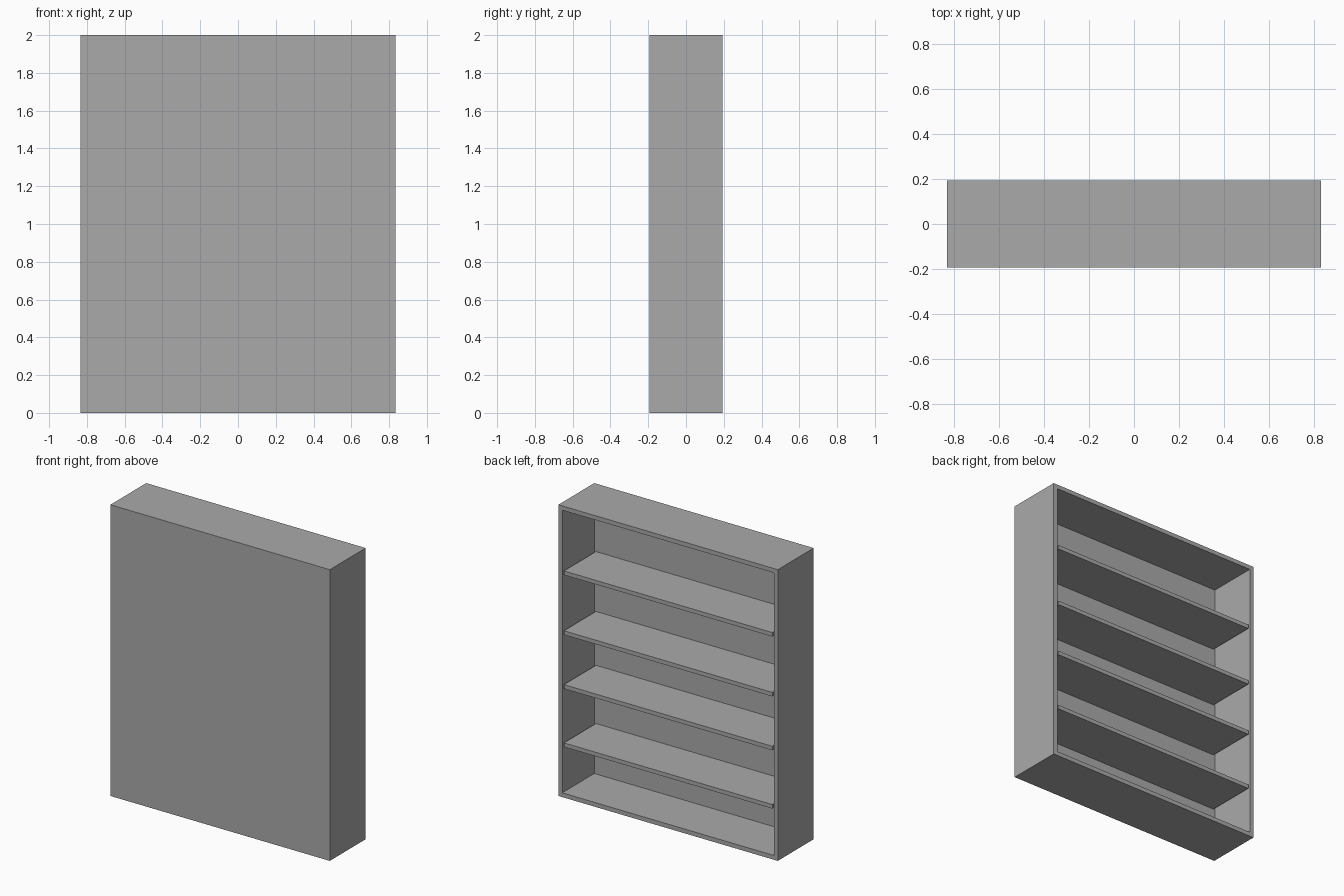
import bpy
import bmesh
from mathutils import Matrix, Vector

cube = bpy.data.objects.get("Cube")
if cube:
    bpy.data.objects.remove(cube, do_unlink=True)

WIDTH, DEPTH, HEIGHT = 1.667, 0.389, 2.0
BOARD = 0.0417            # thickness of the outer boards and the panel
SHELF = 0.0278            # thickness of a shelf
SHELF_TOPS = (0.376, 0.776, 1.146, 1.557)

grey = bpy.data.materials.new("plain_grey")
grey.use_nodes = True
colour = (0.402, 0.402, 0.402, 1.0)
grey.diffuse_color = colour
grey.node_tree.nodes["Principled BSDF"].inputs["Base Color"].default_value = colour


def new_box(size, centre):
    bm = bmesh.new()
    matrix = Matrix.Translation(centre) @ Matrix.Diagonal((*size, 1.0))
    bmesh.ops.create_cube(bm, size=1.0, matrix=matrix)
    return bm


def finish(bm, name):
    bmesh.ops.recalc_face_normals(bm, faces=bm.faces)
    mesh = bpy.data.meshes.new(name)
    bm.to_mesh(mesh)
    bm.free()
    mesh.materials.append(grey)
    obj = bpy.data.objects.new(name, mesh)
    bpy.context.collection.objects.link(obj)
    return obj


# Carcass: a box hollowed out from its +y side, leaving a closed panel at -y
bm = new_box((WIDTH, DEPTH, HEIGHT), Vector((0, 0, HEIGHT / 2)))
opening = max(bm.faces, key=lambda f: f.calc_center_median().y)
bmesh.ops.inset_region(bm, faces=[opening], thickness=BOARD)
pushed = bmesh.ops.extrude_discrete_faces(bm, faces=[opening])["faces"][0]
bmesh.ops.translate(bm, verts=pushed.verts, vec=(0, BOARD - DEPTH, 0))
finish(bm, "carcass")

# Shelves: flush with the open side, fitted between the side boards
for i, top in enumerate(SHELF_TOPS, 1):
    size = (WIDTH - 2 * BOARD, DEPTH - BOARD, SHELF)
    finish(new_box(size, Vector((0, BOARD / 2, top - SHELF / 2))), f"shelf_{i}")
